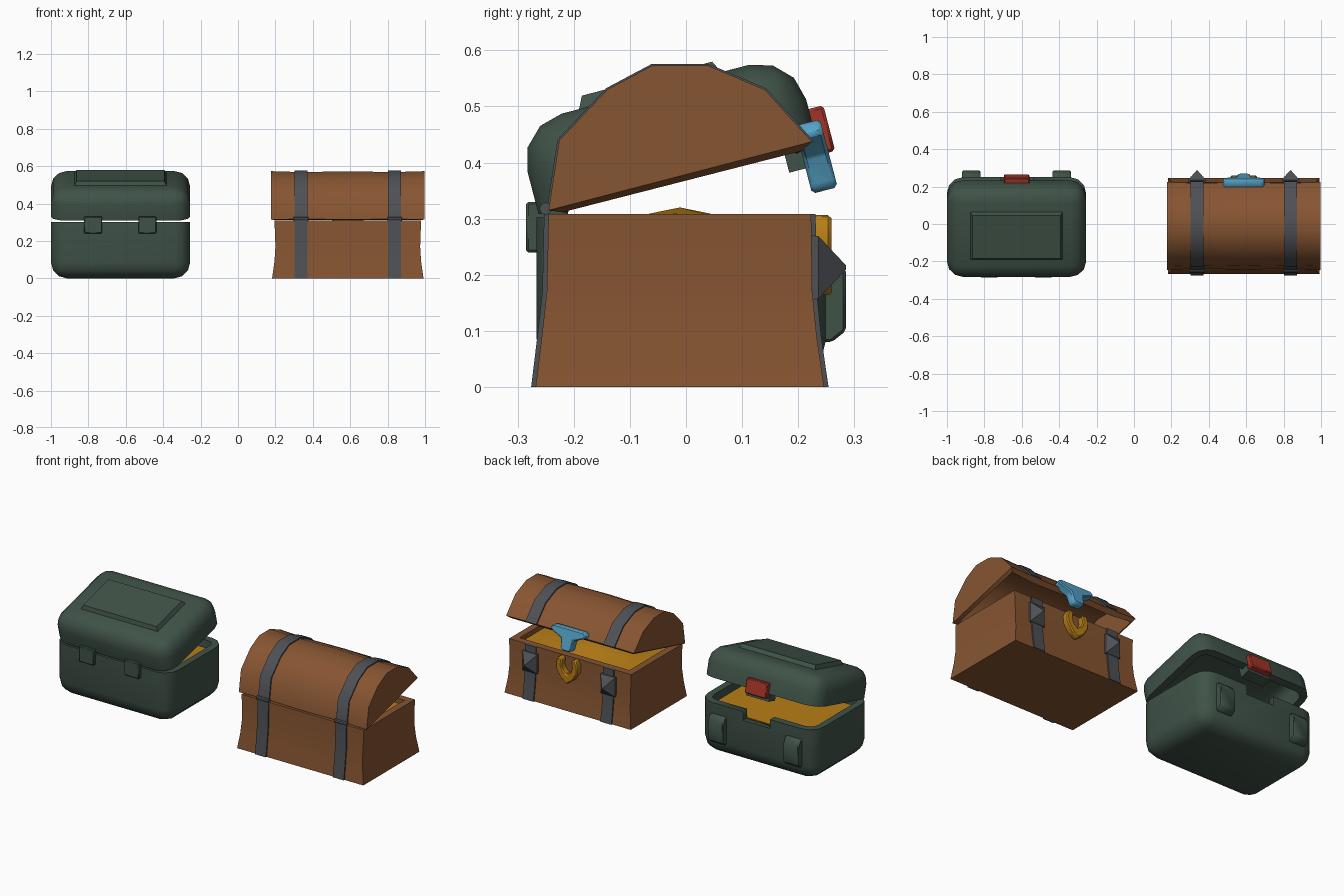
import bpy, bmesh, math
from mathutils import Matrix

if "Cube" in bpy.data.objects:
    bpy.data.objects.remove(bpy.data.objects["Cube"])


def material(name, r, g, b):
    m = bpy.data.materials.new(name)
    m.use_nodes = True
    m.diffuse_color = (r, g, b, 1)
    m.node_tree.nodes["Principled BSDF"].inputs["Base Color"].default_value = (r, g, b, 1)
    return m


WOOD = material("brown wood", 0.24, 0.09, 0.031)
GREEN = material("dark green", 0.05, 0.085, 0.064)
IRON = material("dark grey iron", 0.075, 0.08, 0.09)
RED = material("red", 0.36, 0.035, 0.02)
BLUE = material("light blue", 0.09, 0.36, 0.56)
GOLD = material("gold", 0.48, 0.21, 0.008)

TILT = Matrix.Rotation(math.radians(14.6), 4, 'X')
CASE_LID = Matrix.Translation((0, -0.255, 0.31)) @ TILT
CHEST_LID = Matrix.Translation((0, -0.245, 0.315)) @ TILT
FIXED = Matrix.Identity(4)
CASE_X, CHEST_X = -0.628, 0.587


def finish(name, bm, mat, place=FIXED, bevel=0, shell=0):
    bmesh.ops.recalc_face_normals(bm, faces=bm.faces)
    bm.transform(place)
    me = bpy.data.meshes.new(name)
    bm.to_mesh(me)
    bm.free()
    me.materials.append(mat)
    ob = bpy.data.objects.new(name, me)
    bpy.context.collection.objects.link(ob)
    bpy.context.view_layer.objects.active = ob
    bpy.ops.object.select_all(action='DESELECT')
    ob.select_set(True)
    if shell:
        s = ob.modifiers.new("Shell", 'SOLIDIFY')
        s.thickness, s.offset = shell, -1
        bpy.ops.object.modifier_apply(modifier=s.name)
    if bevel:
        b = ob.modifiers.new("Bevel", 'BEVEL')
        b.width, b.segments = bevel, 1
        bpy.ops.object.modifier_apply(modifier=b.name)
    bpy.ops.object.shade_smooth_by_angle(angle=math.radians(40))
    return ob


def loft(name, rings, mat, place=FIXED, closed=True, **kw):
    """Skin a row of point rings and cap both ends."""
    bm = bmesh.new()
    rows = [[bm.verts.new(p) for p in r] for r in rings]
    n = len(rows[0])
    for a, b in zip(rows, rows[1:]):
        for i in range(n if closed else n - 1):
            j = (i + 1) % n
            bm.faces.new((a[i], a[j], b[j], b[i]))
    bm.faces.new(rows[0])
    bm.faces.new(rows[-1])
    return finish(name, bm, mat, place, **kw)


def extrude(name, outline, axis, a, b, mat, place=FIXED, **kw):
    """Extrude a (y, z) outline along x or an (x, z) outline along y."""
    put = (lambda p, t: (t, p[0], p[1])) if axis == 'x' else (lambda p, t: (p[0], t, p[1]))
    return loft(name, [[put(p, t) for p in outline] for t in (a, b)], mat, place, **kw)


def rect(x0, x1, y0, y1, z):
    return [(x0, y0, z), (x1, y0, z), (x1, y1, z), (x0, y1, z)]


def box(name, x, y, z, mat, place=FIXED, **kw):
    return loft(name, [rect(*x, *y, h) for h in z], mat, place, **kw)


def rounded_tub(name, x, y, z, open_z, mat, place=FIXED):
    """Box open at one level, with all its other edges rounded."""
    bm = bmesh.new()
    bmesh.ops.create_cube(bm, size=1)
    for v in bm.verts:
        v.co = (x[v.co.x > 0], y[v.co.y > 0], z[v.co.z > 0])
    gone = [f for f in bm.faces if all(abs(v.co.z - open_z) < 1e-4 for v in f.verts)]
    bmesh.ops.delete(bm, geom=gone, context='FACES')
    edges = [e for e in bm.edges if len(e.link_faces) == 2]
    bmesh.ops.bevel(bm, geom=edges, offset=0.085, offset_type='OFFSET', segments=3,
                    profile=0.5, affect='EDGES')
    return finish(name, bm, mat, place, shell=0.04)


# Green case: tub with a notch in its rim
case_base = rounded_tub("case_base", (-1, -0.256), (-0.266, 0.25), (0, 0.302), 0.302, GREEN)
cutter = box("notch_cutter", (-0.715, -0.54), (0.13, 0.35), (0.25, 0.4), GREEN)
notch = case_base.modifiers.new("Notch", 'BOOLEAN')
notch.operation, notch.object = 'DIFFERENCE', cutter
cutter.hide_render = True
cutter.hide_set(True)
box("case_gold_fill", (-0.965, -0.29), (-0.23, 0.215), (0.22, 0.255), GOLD)

# Case lid with raised panel and catch
rounded_tub("case_lid", (-1, -0.256), (-0.008, 0.505), (0, 0.163), 0, GREEN, CASE_LID)
loft("case_lid_panel", [rect(CASE_X - h, CASE_X + h, 0.36 - d, 0.12 + d, v)
                        for h, d, v in ((0.25, -0.015, 0.155), (0.235, 0, 0.185))],
     GREEN, CASE_LID)
box("case_catch_tab", (-0.7, -0.555), (0.443, 0.503), (-0.041, 0.03), GREEN, CASE_LID)
box("case_red_button", (-0.695, -0.56), (0.48, 0.532), (-0.024, 0.06), RED, CASE_LID, bevel=0.005)

# Case hinges and side latches
for side, x in (("right", -0.775), ("left", -0.485)):
    box("case_hinge_" + side, (x - 0.048, x + 0.048), (-0.285, -0.21), (0.24, 0.33), GREEN, bevel=0.004)
for side in (-1, 1):
    x = CASE_X + side * 0.242
    extrude("case_latch_" + ("left" if side > 0 else "right"),
            [(0.22, 0.08), (0.26, 0.08), (0.285, 0.1), (0.285, 0.205), (0.265, 0.24), (0.22, 0.24)],
            'x', x - 0.049, x + 0.049, GREEN, bevel=0.005)

# Wooden chest: flared walls, rim and hollow inside
WALL = [(0, 0.405, -0.268, 0.246), (0.09, 0.392, -0.257, 0.233),
        (0.17, 0.387, -0.248, 0.225), (0.308, 0.392, -0.245, 0.223)]
INSIDE = [(0.308, 0.352, -0.205, 0.183), (0.22, 0.352, -0.205, 0.183)]
loft("chest_base", [rect(CHEST_X - h, CHEST_X + h, y0, y1, z) for z, h, y0, y1 in WALL + INSIDE], WOOD)

# Gold heap, higher in the middle
bm = bmesh.new()
bmesh.ops.create_grid(bm, x_segments=8, y_segments=6, size=1)
for v in bm.verts:
    heap = max(0, 1 - math.hypot(v.co.x, v.co.y))
    v.co = (CHEST_X + v.co.x * 0.355, v.co.y * 0.196 - 0.011, 0.28 + 0.04 * heap)
finish("chest_gold_heap", bm, GOLD)

# Arched hollow lid, slightly waisted under the straps
ARCH = [(0, 0), (0.05, 0.116), (0.156, 0.182), (0.244, 0.203), (0.34, 0.178), (0.427, 0.111), (0.485, 0)]


def arch(scale):
    return [(0.243 + (u - 0.243) * scale, v * scale) for u, v in ARCH]


STATIONS = [(-0.41, 1), (-0.25, 0.975), (0, 0.995), (0.25, 0.975), (0.41, 1)]
loft("chest_lid", [[(CHEST_X + x, u, v) for u, v in arch(s)] for x, s in STATIONS],
     WOOD, CHEST_LID, closed=False, shell=0.03)

# Iron straps, hinges and pointed clasps
for side in (-1, 1):
    label = "left" if side > 0 else "right"
    x = CHEST_X + side * 0.25
    a, b = x - 0.035, x + 0.035
    extrude("lid_strap_" + label, arch(1.015) + arch(0.95)[::-1], 'x', a, b, IRON, CHEST_LID)
    for name, column, out in (("hinge_strap_", 2, -0.008), ("clasp_strap_", 3, 0.008)):
        outer = [(w[column] + out, w[0]) for w in WALL]
        inner = [(w[column] - out, w[0]) for w in reversed(WALL)]
        extrude(name + label, outer + inner, 'x', a, b, IRON)
    ring = [(-0.25 + 0.011 * math.cos(k * math.pi / 4), 0.318 + 0.011 * math.sin(k * math.pi / 4))
            for k in range(8)]
    extrude("strap_hinge_" + label, ring, 'x', a - 0.004, b + 0.004, IRON)
    loft("clasp_" + label, [[(x + sx * w, y, 0.213 + sz * h) for sx, sz in
                             ((-1, -1), (1, -1), (1, 1), (-1, 1))]
                            for w, h, y in ((0.047, 0.058, 0.215), (0.047, 0.056, 0.236),
                                            (0.004, 0.004, 0.285))], IRON)


# Lock: blue hasp on the lid, gold hook on the base
def mirrored(half):
    return [(CHEST_X + x, z) for x, z in half] + [(CHEST_X - x, z) for x, z in reversed(half) if x]


extrude("blue_hasp", mirrored([(0.1, 0.035), (0.114, 0.012), (0.1, 0), (0.04, -0.025),
                               (0.034, -0.08), (0.022, -0.09)]),
        'y', 0.462, 0.509, BLUE, CHEST_LID, bevel=0.006)
extrude("gold_hook", mirrored([(0, 0.16), (0.04, 0.19), (0.068, 0.235), (0.07, 0.275), (0.055, 0.308),
                               (0.028, 0.3), (0.034, 0.265), (0.025, 0.237), (0, 0.215)]),
        'y', 0.215, 0.259, GOLD, bevel=0.006)
